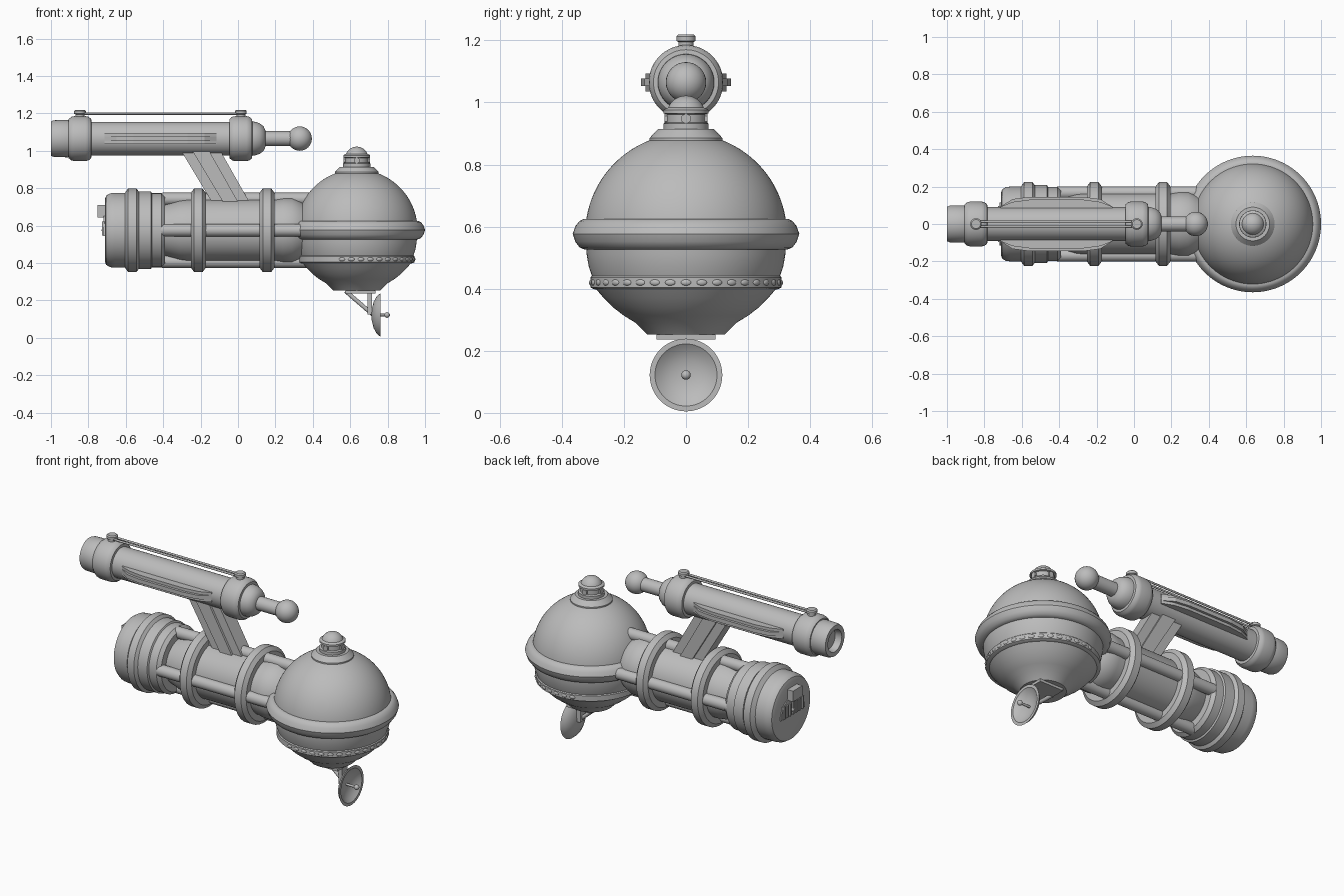
import bpy, bmesh
from math import pi, sin, cos, radians
from mathutils import Matrix, Vector

if "Cube" in bpy.data.objects:
    bpy.data.objects.remove(bpy.data.objects["Cube"], do_unlink=True)

GREY = bpy.data.materials.new("hull grey")
GREY.use_nodes = True
GREY.diffuse_color = (0.5, 0.5, 0.5, 1)
GREY.node_tree.nodes["Principled BSDF"].inputs["Base Color"].default_value = (0.5, 0.5, 0.5, 1)


def finish(name, bm, matrix=Matrix(), smooth=True):
    bmesh.ops.recalc_face_normals(bm, faces=bm.faces)
    bm.transform(matrix)
    mesh = bpy.data.meshes.new(name)
    bm.to_mesh(mesh)
    bm.free()
    mesh.materials.append(GREY)
    ob = bpy.data.objects.new(name, mesh)
    bpy.context.collection.objects.link(ob)
    if smooth:
        bpy.ops.object.select_all(action='DESELECT')
        ob.select_set(True)
        bpy.context.view_layer.objects.active = ob
        bpy.ops.object.shade_smooth_by_angle(angle=radians(32))
    return ob


def lathe(name, profile, origin, along_x=False, segs=64):
    """Spin (radius, distance) points into a closed solid about z or x."""
    bm = bmesh.new()
    pts = [(0, profile[0][1])] + profile + [(0, profile[-1][1])]
    verts = [bm.verts.new((r, 0, h)) for r, h in pts]
    edges = [bm.edges.new(p) for p in zip(verts, verts[1:])]
    bmesh.ops.spin(bm, geom=verts + edges, axis=(0, 0, 1), cent=(0, 0, 0),
                   steps=segs, angle=2 * pi, use_merge=True)
    bmesh.ops.remove_doubles(bm, verts=bm.verts, dist=0.0001)
    turn = Matrix.Rotation(pi / 2, 4, 'Y') if along_x else Matrix()
    return finish(name, bm, Matrix.Translation(origin) @ turn)


def rod(name, a, b, radius, segs=20):
    a, b = Vector(a), Vector(b)
    bm = bmesh.new()
    bmesh.ops.create_cone(bm, cap_ends=True, segments=segs, radius1=radius,
                          radius2=radius, depth=(b - a).length)
    turn = (b - a).to_track_quat('Z', 'Y').to_matrix().to_4x4()
    return finish(name, bm, Matrix.Translation((a + b) / 2) @ turn)


def ball(name, centre, radius, scale=(1, 1, 1), turn=0):
    bm = bmesh.new()
    bmesh.ops.create_uvsphere(bm, u_segments=32, v_segments=16, radius=radius)
    return finish(name, bm, Matrix.Translation(centre) @ Matrix.Rotation(turn, 4, 'Z')
                  @ Matrix.Diagonal((*scale, 1)))


def box(name, centre, size):
    bm = bmesh.new()
    bmesh.ops.create_cube(bm, size=1)
    return finish(name, bm, Matrix.Translation(centre) @ Matrix.Diagonal((*size, 1)), False)


def prism(name, points, push):
    """Extrude a flat outline of 3D points by a vector."""
    bm = bmesh.new()
    face = bm.faces.new([bm.verts.new(p) for p in points])
    new = bmesh.ops.extrude_face_region(bm, geom=[face])["geom"]
    bmesh.ops.translate(bm, vec=push, verts=[v for v in new if isinstance(v, bmesh.types.BMVert)])
    return finish(name, bm, smooth=False)


def arc(radius, height, start, end, steps):
    angles = [radians(start + (end - start) * i / steps) for i in range(steps + 1)]
    return [(radius * cos(a), height + radius * sin(a)) for a in angles]


# Command sphere: upper dome, rounded rim, lower bowl
CX = 0.635
lathe("upper_dome", arc(0.325, 0.575, 0, 74, 18), (CX, 0, 0), segs=96)
lathe("equator_rim", [(0.3, 0.625), (0.33, 0.625), (0.343, 0.618), (0.356, 0.602), (0.365, 0.577),
                      (0.357, 0.552), (0.343, 0.533), (0.326, 0.526), (0.3, 0.525)], (CX, 0, 0), segs=96)
lathe("lower_bowl", [(0.322, 0.54), (0.32, 0.51), (0.313, 0.47), (0.303, 0.441), (0.308, 0.436),
                     (0.308, 0.404), (0.298, 0.399), (0.288, 0.397), (0.265, 0.37), (0.235, 0.34),
                     (0.2, 0.313), (0.162, 0.29), (0.125, 0.252)], (CX, 0, 0), segs=96)
for i in range(23):
    a = radians(-105 + 210 * i / 22)
    ball("window_bead", (CX + 0.306 * cos(a), 0.306 * sin(a), 0.42), 0.01, (0.7, 1.7, 1), a)

# Beacon on the dome
lathe("beacon_collar", [(0.117, 0.87), (0.117, 0.886), (0.09, 0.914)], (CX, 0, 0))
lathe("beacon", [(0.073, 0.91), (0.073, 0.932), (0.062, 0.936), (0.062, 0.962), (0.072, 0.965),
                 (0.072, 0.976), (0.064, 0.981)] + arc(0.062, 0.96, 22, 88, 8), (CX, 0, 0))
for i in range(4):
    a = i * pi / 2
    d = Vector((cos(a), sin(a), 0))
    p = Vector((CX, 0, 0.948))
    rod("beacon_bolt", p + d * 0.05, p + d * 0.07, 0.017, 6)

# Dish antenna below
box("antenna_mount", (CX + 0.02, 0, 0.245), (0.16, 0.19, 0.016))
rod("antenna_strut", (0.575, 0, 0.25), (0.72, 0, 0.125), 0.011)
box("antenna_post", (0.705, 0, 0.19), (0.025, 0.05, 0.13))
lathe("dish", [(0.03, 0.715), (0.07, 0.725), (0.1, 0.742), (0.117, 0.762), (0.1, 0.762),
               (0.08, 0.747), (0.05, 0.735), (0.02, 0.73)], (0, 0, 0.122), True)
rod("dish_feed", (0.72, 0, 0.122), (0.8, 0, 0.122), 0.007)
ball("feed_tip", (0.797, 0, 0.122), 0.015)

# Main hull: core, engine drum, collars and four long pipes
HZ = 0.575
lathe("hull_core", [(0.13, -0.41), (0.145, -0.36), (0.16, -0.31), (0.165, -0.27), (0.165, 0.2),
                    (0.172, 0.24), (0.172, 0.29), (0.155, 0.33), (0.13, 0.37)], (0, 0, HZ), True)
lathe("engine_drum", [(0.165, -0.712), (0.185, -0.705), (0.197, -0.685), (0.2, -0.66), (0.2, -0.53),
                      (0.208, -0.528), (0.208, -0.465), (0.198, -0.46), (0.198, -0.41),
                      (0.18, -0.39), (0.13, -0.39)], (0, 0, HZ), True)
for x in (-0.565, -0.212, 0.155):
    lathe("hull_collar", [(0.15, x - 0.04), (0.2, x - 0.04), (0.224, x - 0.022), (0.224, x + 0.022),
                          (0.2, x + 0.04), (0.15, x + 0.04)], (0, 0, HZ), True)
for i in range(4):
    a = i * pi / 2
    y, z = 0.167 * cos(a), HZ + 0.167 * sin(a)
    rod("hull_pipe", (-0.4, y, z), (0.45, y, z), 0.034, 24)
    ball("pipe_end", (-0.4, y, z), 0.034)

# Engine end: arched grille, vent box and knob
outline = [(-0.71, 0.115 * cos(a), HZ - 0.03 + 0.115 * sin(a)) for a in [pi * i / 16 for i in range(17)]]
prism("grille_plate", outline, (-0.008, 0, 0))
for i in range(7):
    y = -0.09 + 0.03 * i
    box("grille_bar", (-0.72, y, HZ + 0.01), (0.012, 0.013, 0.075))
box("vent_box", (-0.73, 0, 0.677), (0.04, 0.09, 0.065))
ball("rear_knob", (-0.715, 0, HZ), 0.014)

# Slanted pylon with a raised centre rib
for name, inset, half in (("pylon", 0, 0.045), ("pylon_rib", 0.06, 0.058)):
    side = [(-0.31 + inset, -half, 1.01), (-0.1 - inset, -half, 1.01),
            (0.07 - inset, -half, 0.71), (-0.13 + inset, -half, 0.71)]
    prism(name, side, (0, 2 * half, 0))

# Upper cannon: nozzle, barrel, bands, nose and ball tip
TZ = 1.065
lathe("cannon_nozzle", [(0.06, -0.96), (0.066, -1.0), (0.092, -1.0), (0.098, -0.985), (0.1, -0.91),
                        (0.09, -0.88)], (0, 0, TZ), True)
lathe("cannon_barrel", [(0.09, -0.85), (0.09, 0.02)], (0, 0, TZ), True)
for x in (-0.845, 0.015):
    lathe("cannon_band", [(0.085, x - 0.062), (0.105, x - 0.06), (0.117, x - 0.045), (0.12, x - 0.03),
                          (0.12, x + 0.03), (0.117, x + 0.045), (0.105, x + 0.06), (0.085, x + 0.062)],
          (0, 0, TZ), True)
    lathe("band_cap", [(0.024, 1.17), (0.024, 1.195), (0.031, 1.198), (0.031, 1.213), (0.024, 1.219)],
          (x, 0, 0), segs=24)
lathe("cannon_nose", [(0.092, 0.06), (0.09, 0.09), (0.082, 0.115), (0.066, 0.137), (0.042, 0.147)],
      (0, 0, TZ), True)
rod("tip_rod", (0.13, 0, TZ), (0.3, 0, TZ), 0.04, 32)
ball("tip_ball", (0.33, 0, TZ), 0.065)

# Side fins and twin top wires, mirrored left and right
for s in (-1, 1):
    for name, out, thick in (("side_fin", 0.13, 0.058), ("fin_ridge", 0.145, 0.024)):
        shape = [(-0.715, 0.07), (-0.715, 0.092), (-0.65, out - 0.012), (-0.56, out), (-0.27, out),
                 (-0.18, out - 0.012), (-0.115, 0.092), (-0.115, 0.07)]
        prism(name, [(x, s * y, TZ - thick / 2) for x, y in shape], (0, 0, thick))
    rod("top_wire", (-0.845, s * 0.013, 1.198), (0.015, s * 0.013, 1.198), 0.006, 12)
